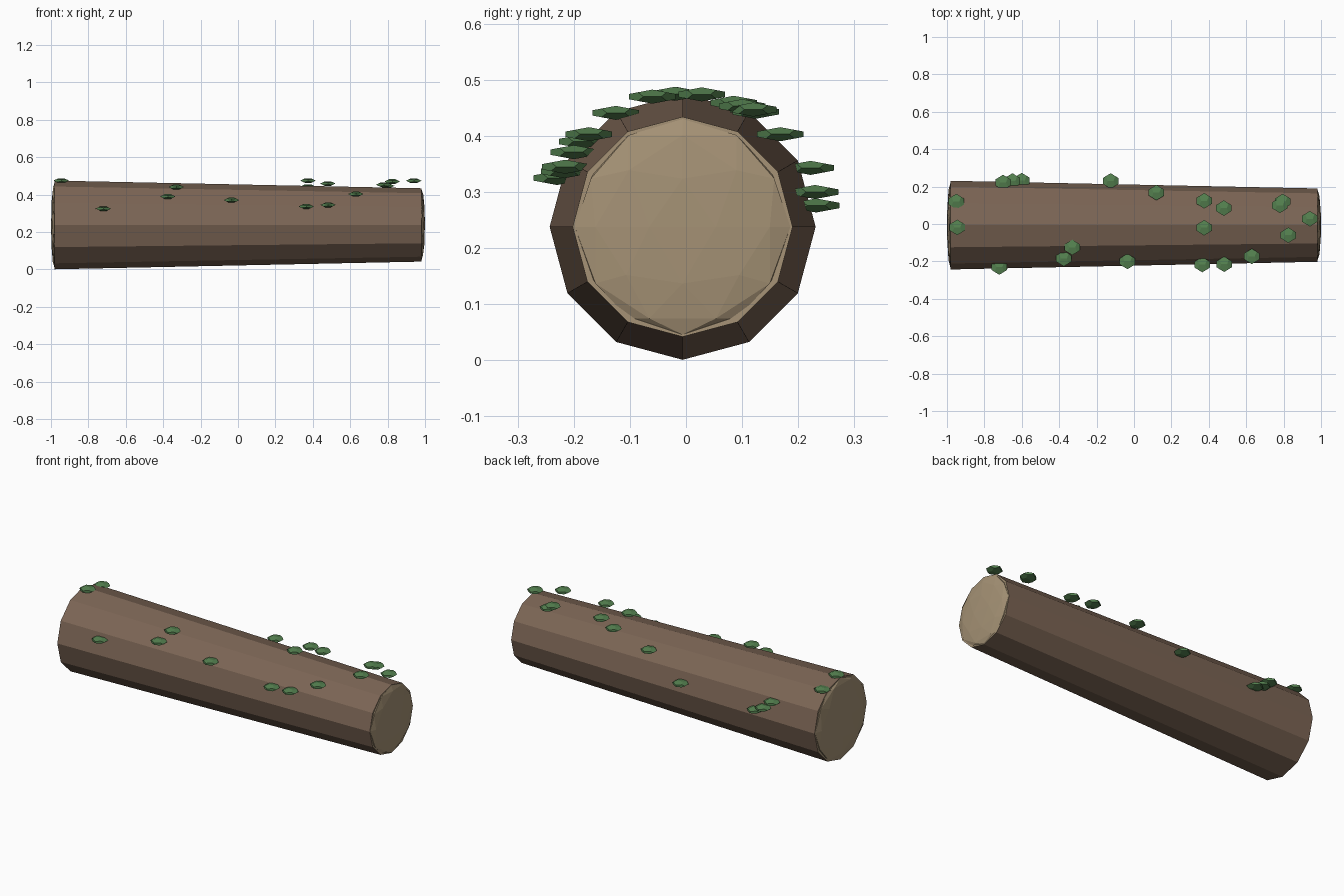
import bpy, bmesh, math
from mathutils import Matrix

if "Cube" in bpy.data.objects:
    bpy.data.objects.remove(bpy.data.objects["Cube"])

CY, CZ = -0.006, 0.238
R_LEFT, R_RIGHT, END = 0.237, 0.196, 0.98


def material(name, color):
    m = bpy.data.materials.new(name)
    m.diffuse_color = (*color, 1)
    m.use_nodes = True
    m.node_tree.nodes["Principled BSDF"].inputs["Base Color"].default_value = m.diffuse_color
    return m


bark = material("bark", (0.20, 0.13, 0.09))
wood = material("cut_wood", (0.38, 0.29, 0.18))
green = material("moss", (0.09, 0.22, 0.08))


def finish(bm, name, *mats):
    bmesh.ops.recalc_face_normals(bm, faces=bm.faces)
    me = bpy.data.meshes.new(name)
    bm.to_mesh(me)
    bm.free()
    for m in mats:
        me.materials.append(m)
    ob = bpy.data.objects.new(name, me)
    bpy.context.collection.objects.link(ob)
    return ob


# Tapered twelve-sided trunk lying along x, with pale sawn ends
bm = bmesh.new()
rings = []
for x, r in ((-END, R_LEFT), (END, R_RIGHT)):
    rings.append([bm.verts.new((x, CY + r * math.sin(a), CZ + r * math.cos(a)))
                  for a in (math.tau * i / 12 for i in range(12))])
for i in range(12):
    j = (i + 1) % 12
    bm.faces.new((rings[0][i], rings[0][j], rings[1][j], rings[1][i]))
for ring in rings:
    bm.faces.new(ring).material_index = 1
finish(bm, "trunk", bark, wood)

# Shallow domed faces on the sawn ends
for name, x, r in (("left_end", -END, R_LEFT), ("right_end", END, R_RIGHT)):
    bm = bmesh.new()
    bmesh.ops.create_icosphere(bm, subdivisions=2, radius=1)
    bmesh.ops.transform(bm, verts=bm.verts, matrix=Matrix.Translation((x, CY, CZ))
                        @ Matrix.Diagonal((0.02, r * 0.98, r * 0.98, 1)))
    finish(bm, name, wood)

# Flattened dodecahedron used for every moss tuft
PHI = (1 + math.sqrt(5)) / 2
bm = bmesh.new()
for a in (-1, 1):
    for b in (-1, 1):
        for c in (-1, 1):
            bm.verts.new((a, b, c))
        bm.verts.new((0, a * PHI, b / PHI))
        bm.verts.new((a / PHI, 0, b * PHI))
        bm.verts.new((a * PHI, b / PHI, 0))
bmesh.ops.convex_hull(bm, input=bm.verts)
bmesh.ops.dissolve_limit(bm, angle_limit=0.02, verts=bm.verts, edges=bm.edges)
bmesh.ops.scale(bm, verts=bm.verts, vec=(0.0415 / PHI, 0.0415 / PHI, 0.0125 / PHI))
tuft = finish(bm, "moss_tuft", green)

# Moss tufts scattered over the upper bark
spots = [(-0.95, 0.12, 0.443), (-0.945, -0.018, 0.475), (-0.72, -0.23, 0.325),
         (-0.70, 0.222, 0.343), (-0.65, 0.23, 0.30), (-0.60, 0.232, 0.276),
         (-0.375, -0.185, 0.39), (-0.33, -0.125, 0.441), (-0.125, 0.23, 0.30),
         (-0.035, -0.2, 0.371), (0.12, 0.168, 0.403), (0.365, -0.217, 0.337),
         (0.375, 0.124, 0.443), (0.375, -0.02, 0.475), (0.48, 0.085, 0.459),
         (0.482, -0.215, 0.345), (0.63, -0.173, 0.403), (0.78, 0.10, 0.453),
         (0.795, 0.12, 0.447), (0.825, -0.06, 0.470), (0.94, 0.028, 0.474)]
for i, p in enumerate(spots):
    ob = tuft if i == 0 else tuft.copy()
    if i:
        bpy.context.collection.objects.link(ob)
    ob.location = p
